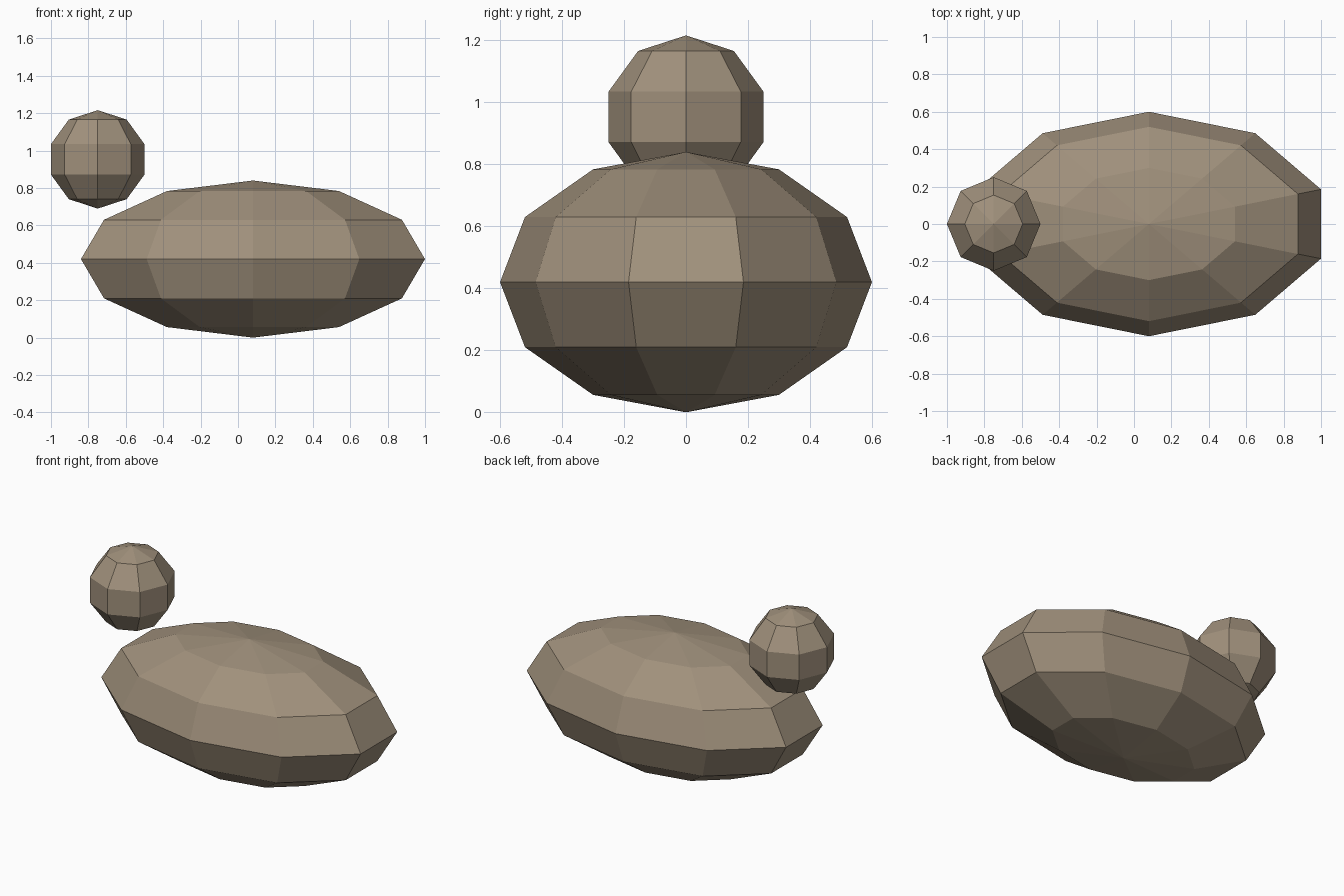
import bpy

cube = bpy.data.objects.get("Cube")
if cube:
    bpy.data.objects.remove(cube, do_unlink=True)

# Single flat colour
stone = bpy.data.materials.new("warm_brown")
stone.use_nodes = True
colour = (0.35, 0.28, 0.20, 1)
stone.diffuse_color = colour
stone.node_tree.nodes["Principled BSDF"].inputs["Base Color"].default_value = colour


def faceted_ball(name, segments, rings, centre, radii):
    """Low-poly sphere stretched to the given radii, flat shaded."""
    bpy.ops.mesh.primitive_uv_sphere_add(
        segments=segments, ring_count=rings, radius=1, location=centre)
    ball = bpy.context.object
    ball.name = name
    ball.scale = radii
    bpy.ops.object.transform_apply(location=False, rotation=False, scale=True)
    bpy.ops.object.shade_flat()
    ball.data.materials.append(stone)
    return ball


# Wide flattened body, with the small head floating above its right end
faceted_ball("body", 10, 6, (0.08, 0, 0.42), (0.967, 0.6, 0.42))
faceted_ball("head", 8, 5, (-0.75, 0, 0.953), (0.263, 0.263, 0.263))
